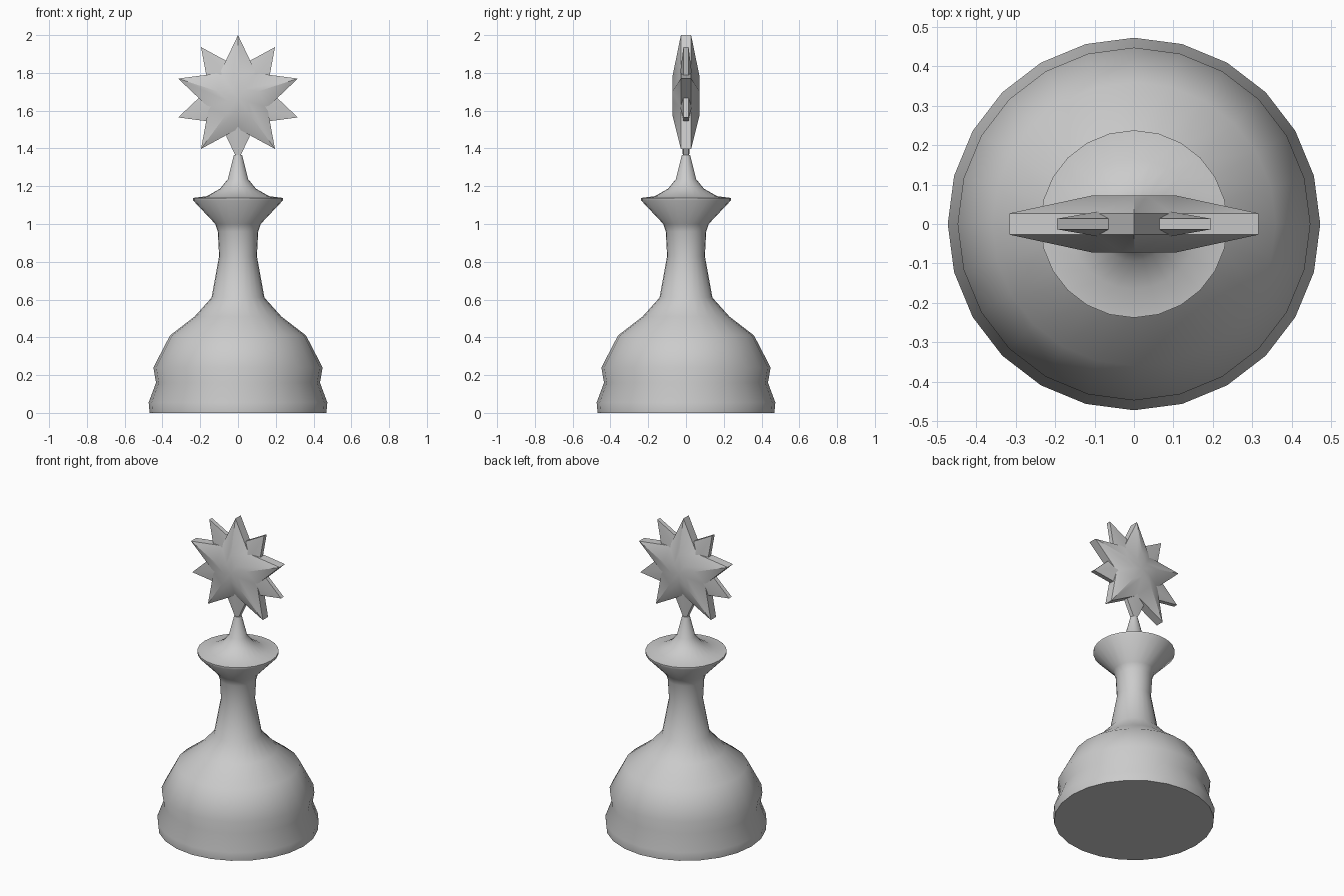
import bpy, bmesh
from math import sin, cos, pi, radians

if "Cube" in bpy.data.objects:
    bpy.data.objects.remove(bpy.data.objects["Cube"])


def finish(name, bm, angle):
    bmesh.ops.recalc_face_normals(bm, faces=bm.faces[:])
    mesh = bpy.data.meshes.new(name)
    bm.to_mesh(mesh)
    bm.free()
    obj = bpy.data.objects.new(name, mesh)
    bpy.context.collection.objects.link(obj)
    bpy.ops.object.select_all(action='DESELECT')
    obj.select_set(True)
    bpy.context.view_layer.objects.active = obj
    bpy.ops.object.shade_smooth_by_angle(angle=radians(angle))
    return obj


def bridge(bm, a, b):
    n = len(a)
    for i in range(n):
        j = (i + 1) % n
        bm.faces.new((a[i], a[j], b[j], b[i]))


def lathe(name, profile, sides=24):
    bm = bmesh.new()
    rings = [[bm.verts.new((r * cos(2 * pi * i / sides), r * sin(2 * pi * i / sides), z))
              for i in range(sides)] for r, z in profile]
    for a, b in zip(rings, rings[1:]):
        bridge(bm, a, b)
    bm.faces.new(rings[0])
    bm.faces.new(rings[-1])
    return finish(name, bm, 50)


def star(name, center_z, flip, depth):
    # Layers from front to back: raised small star, rim, rim, raised small star
    bm = bmesh.new()
    layers = []
    for y, s in ((-0.072, 0.34), (-0.027, 1), (0.027, 1), (0.072, 0.34)):
        ring = []
        for i in range(10):
            r = s * (0.333 if i % 2 == 0 else 0.163)
            a = pi * i / 5
            ring.append(bm.verts.new((r * sin(a), y * depth, center_z + flip * r * cos(a))))
        layers.append(ring)
    for a, b in zip(layers, layers[1:]):
        bridge(bm, a, b)
    # Star-shaped caps fanned from the middle
    for ring, y in ((layers[0], -0.072), (layers[-1], 0.072)):
        c = bm.verts.new((0, y * depth, center_z))
        for i in range(10):
            bm.faces.new((c, ring[i], ring[(i + 1) % 10]))
    return finish(name, bm, 40)


# Turned body: bell-shaped base, neck, collar and finial
lathe("turned_body", [
    (0.468, 0.0), (0.473, 0.055), (0.434, 0.16), (0.448, 0.24), (0.36, 0.41),
    (0.23, 0.51), (0.14, 0.61), (0.10, 0.83), (0.107, 0.96), (0.12, 1.0),
    (0.238, 1.125), (0.238, 1.138), (0.165, 1.147), (0.095, 1.187),
    (0.054, 1.237), (0.022, 1.365)])

# Upright star and the thinner inverted star crossing it
star("upright_star", 1.667, 1, 1.0)
star("inverted_star", 1.667, -1, 0.5)
